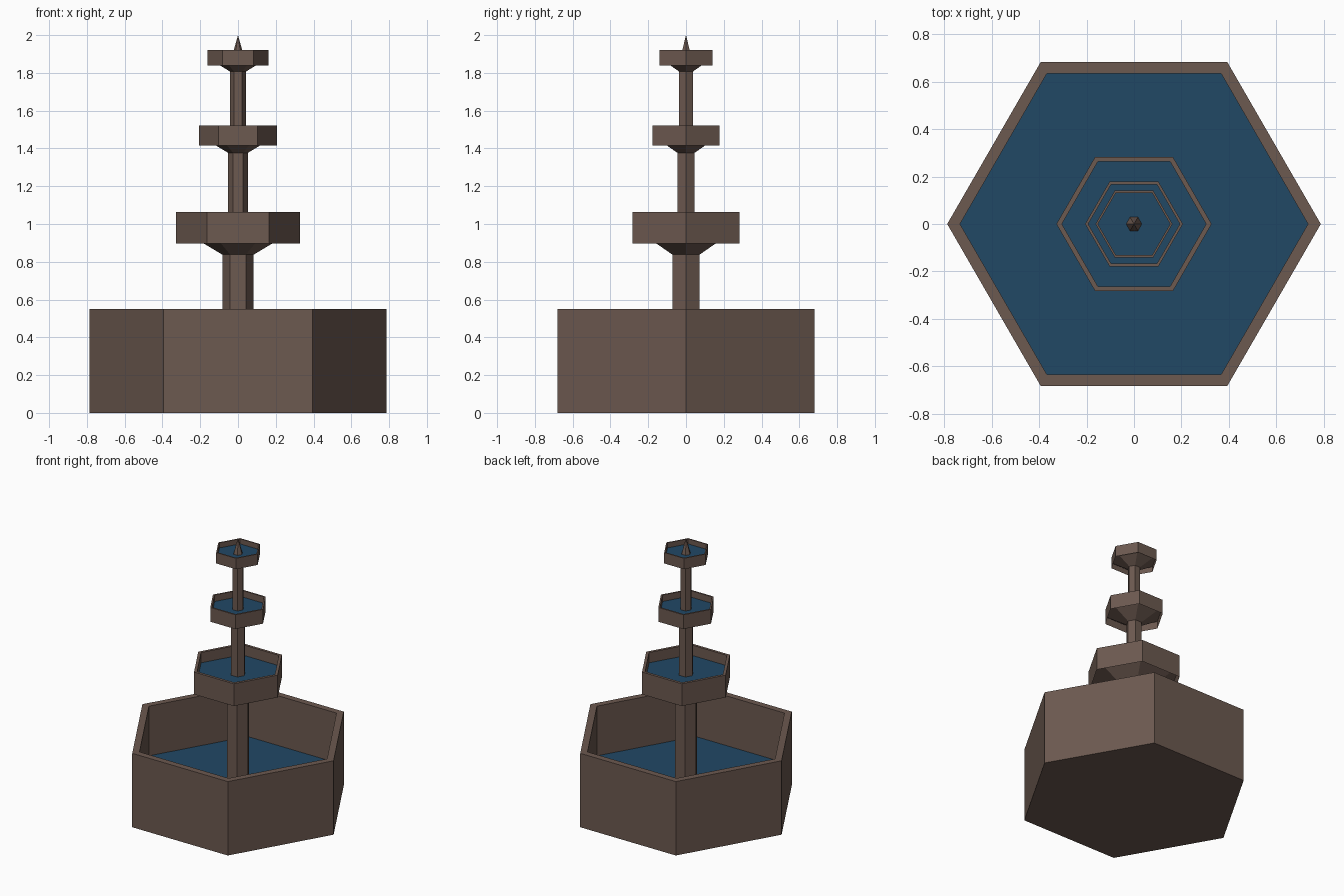
import bpy, bmesh
from math import cos, sin, pi

if "Cube" in bpy.data.objects:
    bpy.data.objects.remove(bpy.data.objects["Cube"])


def material(name, color):
    m = bpy.data.materials.new(name)
    m.diffuse_color = color
    m.use_nodes = True
    m.node_tree.nodes["Principled BSDF"].inputs["Base Color"].default_value = m.diffuse_color
    return m


STONE = material("stone", (0.15, 0.10, 0.08, 1))
WATER = material("water", (0.015, 0.065, 0.13, 1))


def hex_lathe(name, profile, mat, caps=True):
    """Sweep a (radius, z) profile around z with six flat sides."""
    bm = bmesh.new()
    rings = []
    for r, z in profile:
        if r == 0:
            rings.append([bm.verts.new((0, 0, z))] * 6)
        else:
            rings.append([bm.verts.new((r * cos(i * pi / 3), r * sin(i * pi / 3), z))
                          for i in range(6)])
    for a, b in zip(rings, rings[1:]):
        for i in range(6):
            j = (i + 1) % 6
            bm.faces.new(list(dict.fromkeys((a[i], a[j], b[j], b[i]))))
    # Cap the open ends with flat hexagons
    if caps:
        for ring in (rings[0], rings[-1]):
            if ring[0] is not ring[1]:
                bm.faces.new(ring)
    bmesh.ops.recalc_face_normals(bm, faces=bm.faces)
    me = bpy.data.meshes.new(name)
    bm.to_mesh(me)
    bm.free()
    me.materials.append(mat)
    ob = bpy.data.objects.new(name, me)
    bpy.context.collection.objects.link(ob)
    return ob


def water_disc(name, r, z):
    hex_lathe(name, [(r, z - 0.005), (r, z)], WATER)


# Ground basin with its pool
hex_lathe("basin", [(0.787, 0), (0.787, 0.55), (0.733, 0.55), (0.733, 0.17)], STONE)
water_disc("basin_water", 0.733, 0.18)

# Tiers: outer radius, inner radius, wall bottom, wall top, water level,
# stem radius, stem bottom, stem top
tiers = [
    ("lower", 0.327, 0.304, 0.898, 1.064, 0.984, 0.083, 0.17, 0.838),
    ("middle", 0.206, 0.193, 1.415, 1.521, 1.47, 0.053, 0.975, 1.377),
    ("upper", 0.162, 0.152, 1.84, 1.921, 1.88, 0.042, 1.465, 1.807),
]
for name, ro, ri, z0, z1, zw, rs, s0, s1 in tiers:
    hex_lathe(name + "_stem", [(rs, s0), (rs, s1)], STONE)
    # Flared underside rises inside the skirt wall, then rim and inner wall
    hex_lathe(name + "_bowl_wall", [(ro, z0), (ro, z1), (ri, z1), (ri, zw - 0.005)],
              STONE, caps=False)
    hex_lathe(name + "_bowl_flare", [(rs, s1), (ro, zw)], STONE)
    water_disc(name + "_water", ri, zw + 0.003)

# Pointed finial
hex_lathe("finial", [(0.034, 1.88), (0, 2.0)], STONE)
